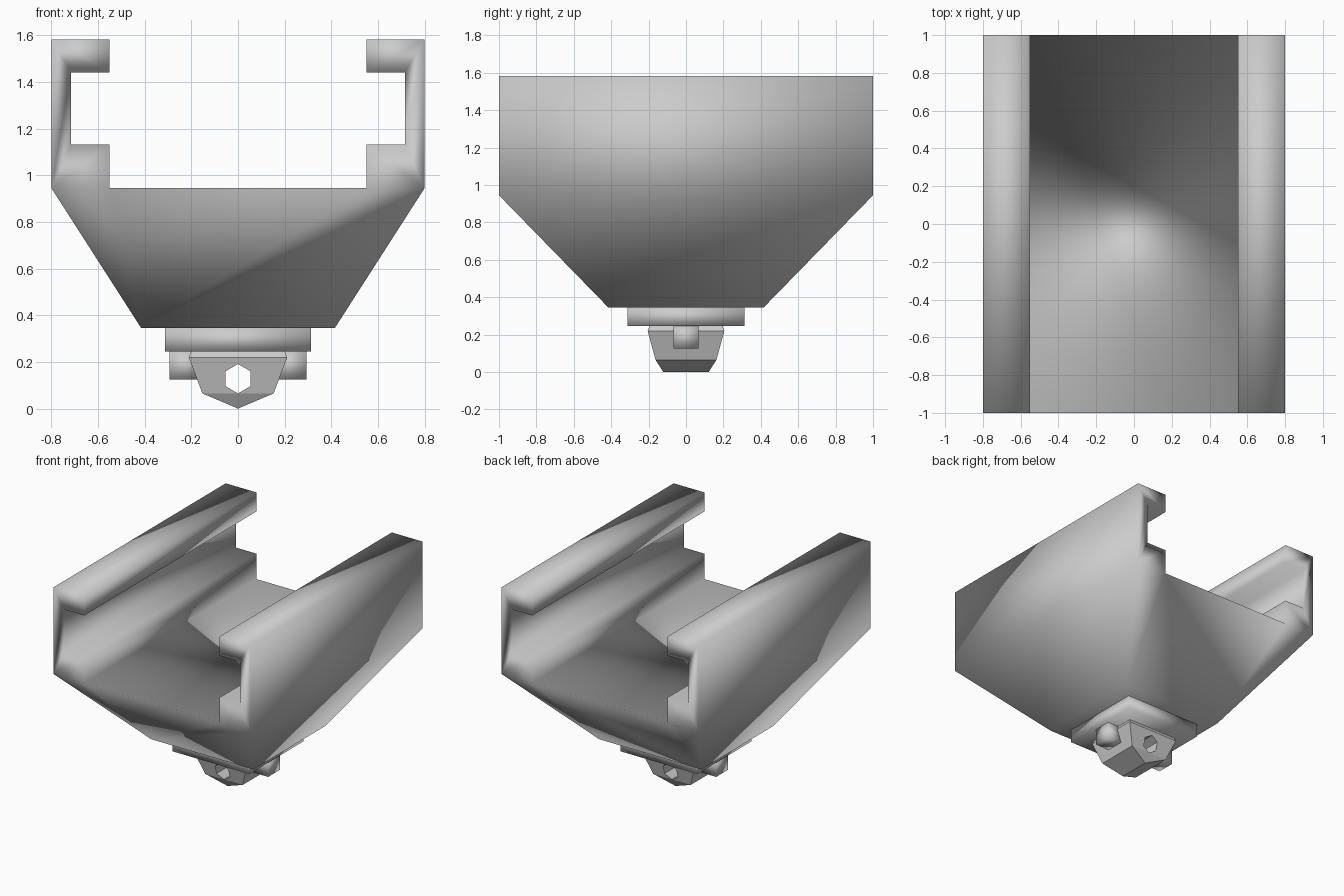
import bpy, bmesh, math

if "Cube" in bpy.data.objects:
    bpy.data.objects.remove(bpy.data.objects["Cube"])


def make(name, bm, smooth=False):
    bmesh.ops.recalc_face_normals(bm, faces=bm.faces[:])
    for f in bm.faces:
        f.smooth = smooth
    me = bpy.data.meshes.new(name)
    bm.to_mesh(me)
    bm.free()
    ob = bpy.data.objects.new(name, me)
    bpy.context.collection.objects.link(ob)
    return ob


def box(name, x0, x1, y, z0, z1, smooth=True):
    bm = bmesh.new()
    pts = [bm.verts.new((a, b, c)) for a in (x0, x1) for b in (-y, y) for c in (z0, z1)]
    bmesh.ops.convex_hull(bm, input=pts)
    bmesh.ops.dissolve_limit(bm, angle_limit=0.01, verts=bm.verts[:], edges=bm.edges[:])
    return make(name, bm, smooth)


# Body: twin C-shaped rails on a solid tapered base, fully smooth shaded
rail = [(.8, .945), (.8, 1.582), (.55, 1.582), (.55, 1.442),
        (.716, 1.442), (.716, 1.132), (.55, 1.132), (.55, .945)]
section = [(-x, z) for x, z in rail] + [(x, z) for x, z in reversed(rail)]
section += [(.415, .345), (-.415, .345)]
bm = bmesh.new()
rings = []
for s in (-1, 1):
    ring = [bm.verts.new((x, s * (1 if z > .5 else .415), z)) for x, z in section]
    rings.append(ring)
    bm.faces.new(ring[0:8])
    bm.faces.new(ring[8:16])
    bm.faces.new([ring[i] for i in (0, 7, 8, 15, 16, 17)])
n = len(section)
for i in range(n):
    j = (i + 1) % n
    bm.faces.new((rings[0][i], rings[0][j], rings[1][j], rings[1][i]))
make("rail_body", bm, True)

# Square mounting plate
box("mount_plate", -.312, .312, .314, .245, .345)

# Side tabs under the plate
for side, s in (("left", -1), ("right", 1)):
    a, b = sorted((s * .15, s * .293))
    box("side_tab_" + side, a, b, .068, .125, .245)

# Faceted lug, narrowing to a ridge at the bottom
bm = bmesh.new()
pts = []
for x, y, z in ((.2, .195, .247), (.211, .205, .22), (.153, .163, .065), (0, .121, 0)):
    for sx in ((-1, 1) if x else (1,)):
        for sy in (-1, 1):
            pts.append(bm.verts.new((sx * x, sy * y, z)))
bmesh.ops.convex_hull(bm, input=pts)
lug = make("lug", bm)

# Hexagonal hole through the lug
bm = bmesh.new()
pts = []
for y in (-.4, .4):
    for k in range(6):
        a = math.radians(90 + 60 * k)
        pts.append(bm.verts.new((.063 * math.cos(a), y, .128 + .063 * math.sin(a))))
bmesh.ops.convex_hull(bm, input=pts)
cutter = make("hole_cutter", bm)
cutter.hide_render = True
cutter.hide_viewport = True
mod = lug.modifiers.new("hole", 'BOOLEAN')
mod.operation = 'DIFFERENCE'
mod.solver = 'EXACT'
mod.object = cutter
